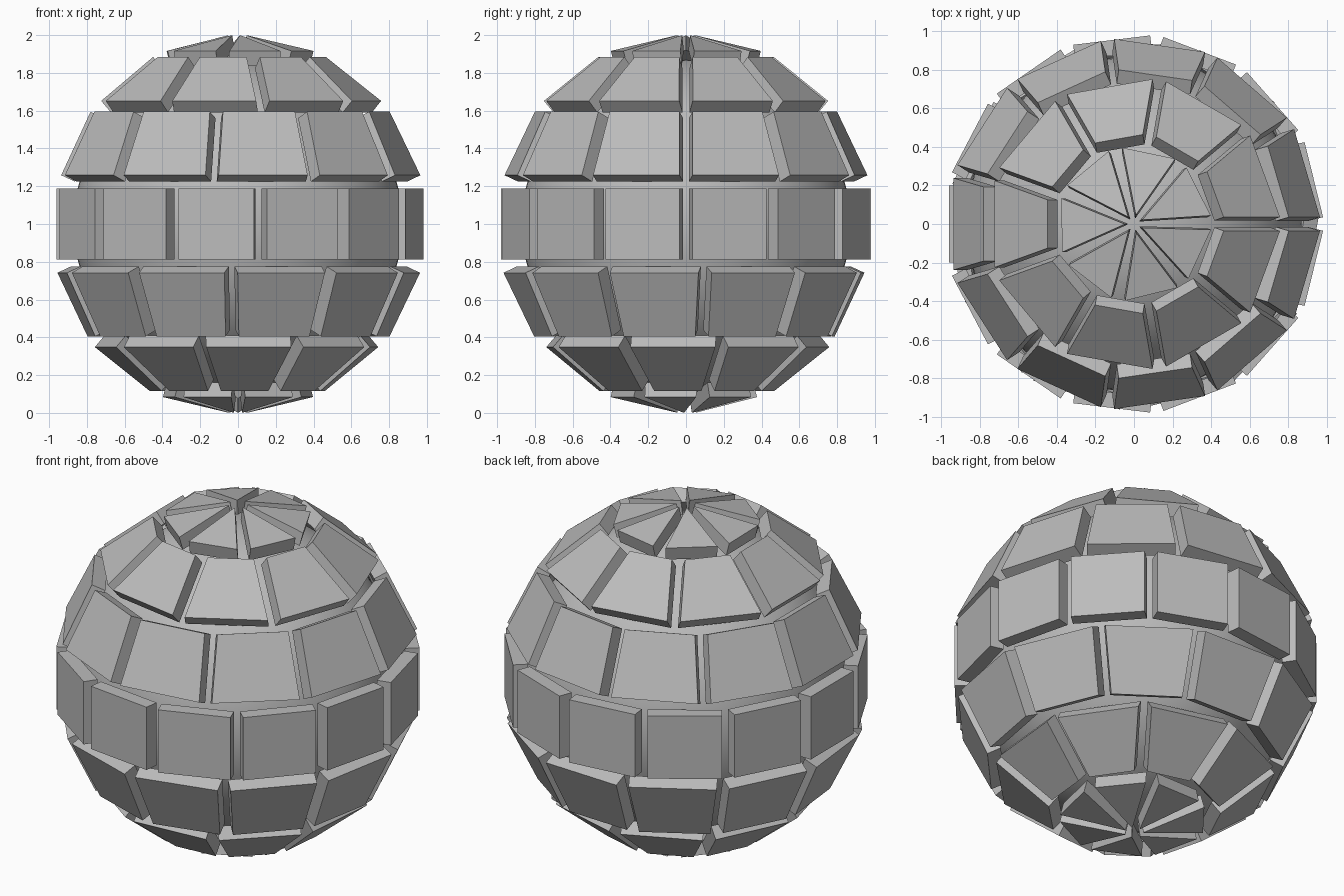
import bpy, bmesh
from math import sin, cos, radians, sqrt, pi
from mathutils import Vector, Matrix

cube = bpy.data.objects.get("Cube")
if cube:
    bpy.data.objects.remove(cube, do_unlink=True)

grey = bpy.data.materials.new("stone_grey")
grey.use_nodes = True
grey.diffuse_color = (0.5, 0.5, 0.5, 1)
grey.node_tree.nodes["Principled BSDF"].inputs["Base Color"].default_value = (0.5, 0.5, 0.5, 1)

BAND = 180 / 7      # height of one ring, in degrees of latitude
MARGIN = 2.1        # gap above and below a plate, in degrees
THICK = 0.08        # plate thickness
SIDE = 0.034        # gap beside a plate


def plate_corners(low, high, count):
    """Trapezoid facing +x whose corners lie on the unit sphere."""
    rows = []
    for lat in (low, high):
        r = cos(radians(lat))
        w = max(r * sin(pi / count) - SIDE, 0.002)
        x = sqrt(max(r * r - w * w, 0))
        rows.append([Vector((x, s * w, sin(radians(lat)))) for s in (-1, 1)])
    return [rows[0][0], rows[0][1], rows[1][1], rows[1][0]]


def ring(name, level, count, start):
    """A ring of flat plates; start is the angle of its first gap."""
    low = max(level * BAND - BAND / 2 + MARGIN, -87)
    high = min(level * BAND + BAND / 2 - MARGIN, 87)
    outer = plate_corners(low, high, count)
    normal = (outer[1] - outer[0]).cross(outer[3] - outer[0]).normalized()
    bm = bmesh.new()
    for i in range(count):
        turn = Matrix.Rotation(radians(start) + 2 * pi * (i + 0.5) / count, 3, 'Z')
        top = [bm.verts.new(turn @ p) for p in outer]
        base = [bm.verts.new(turn @ (p - normal * THICK)) for p in outer]
        bm.faces.new(top)
        bm.faces.new(base[::-1])
        for a in range(4):
            b = (a + 1) % 4
            bm.faces.new((top[b], top[a], base[a], base[b]))
    bmesh.ops.recalc_face_normals(bm, faces=bm.faces)
    mesh = bpy.data.meshes.new(name)
    bm.to_mesh(mesh)
    bm.free()
    mesh.materials.append(grey)
    obj = bpy.data.objects.new(name, mesh)
    obj.location.z = 1
    bpy.context.collection.objects.link(obj)


# Smooth inner core
bpy.ops.mesh.primitive_uv_sphere_add(segments=64, ring_count=32, radius=0.87, location=(0, 0, 1))
core = bpy.context.object
core.name = "inner_core"
core.data.materials.append(grey)
bpy.ops.object.shade_smooth()

# Plate rings, bottom to top
for name, level, count, start in (
    ("bottom_cap_plates", -3, 7, 13),
    ("lower_plates", -2, 9, 14.5),
    ("lower_middle_plates", -1, 11, 6),
    ("equator_plates", 0, 13, 0),
    ("upper_middle_plates", 1, 11, 0),
    ("upper_plates", 2, 9, 0),
    ("top_cap_plates", 3, 7, 1),
):
    ring(name, level, count, start)
